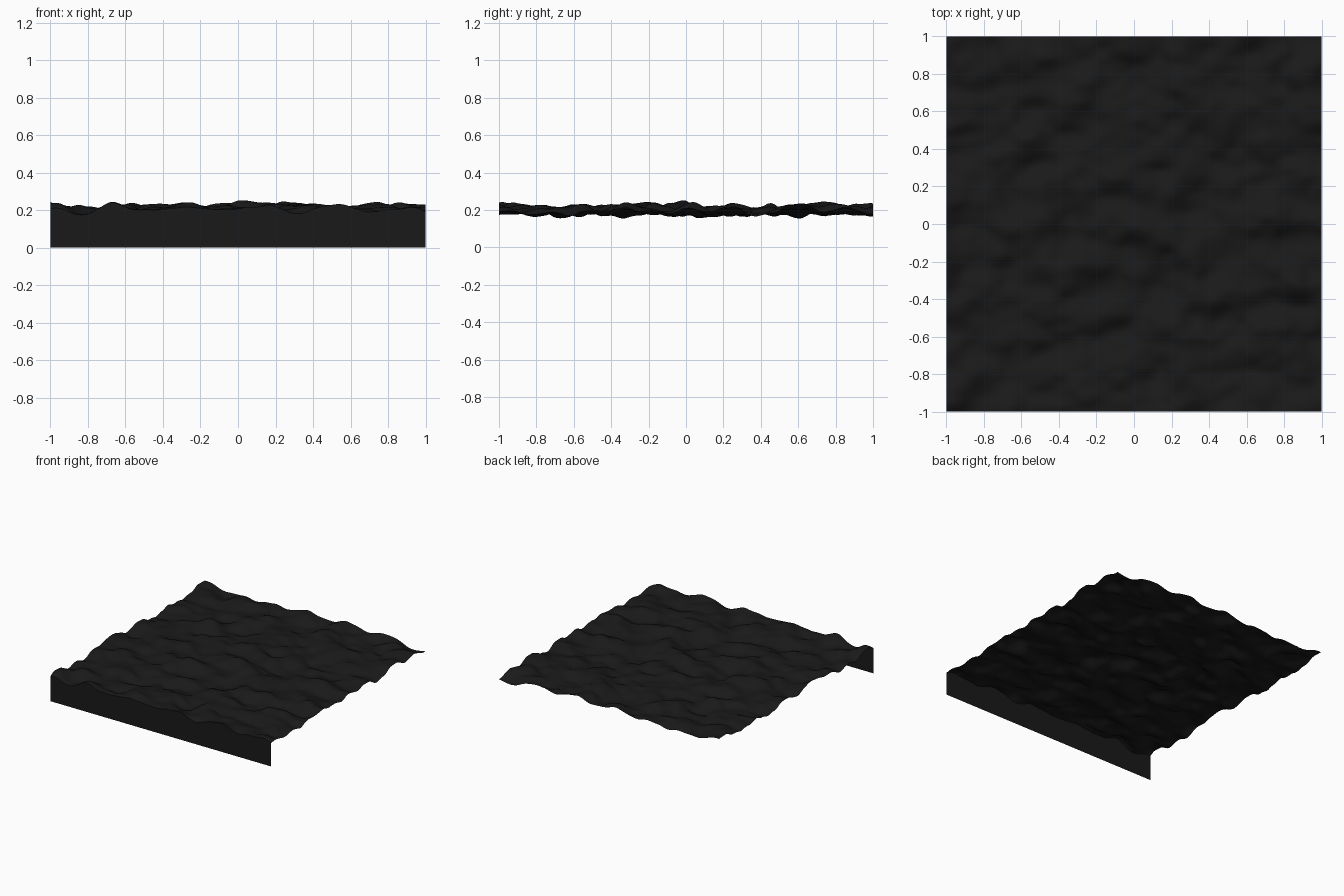
import bpy, bmesh
from mathutils import Vector, noise

if "Cube" in bpy.data.objects:
    bpy.data.objects.remove(bpy.data.objects["Cube"])

N = 110          # grid cells per side
LEVEL = 0.20     # mean height of the surface
LOW, HIGH = 0.155, 0.252

dark = bpy.data.materials.new("dark_surface")
dark.diffuse_color = (0.010, 0.010, 0.010, 1)
dark.use_nodes = True
dark.node_tree.nodes["Principled BSDF"].inputs["Base Color"].default_value = dark.diffuse_color


def make_object(name, bm):
    mesh = bpy.data.meshes.new(name)
    bm.to_mesh(mesh)
    bm.free()
    mesh.materials.append(dark)
    obj = bpy.data.objects.new(name, mesh)
    bpy.context.collection.objects.link(obj)
    return obj


def ripple(x, y):
    # short choppy waves, slightly stretched along x, plus finer chop
    broad = noise.noise(Vector((x * 5.0 + 7.3, y * 6.5 + 2.1, 0.4)))
    fine = noise.noise(Vector((x * 10.0 + 1.7, y * 13.0 + 9.2, 3.6)))
    return broad + 0.3 * fine


# rippled sheet
bm = bmesh.new()
bmesh.ops.create_grid(bm, x_segments=N, y_segments=N, size=1)
heights = {v: ripple(v.co.x, v.co.y) for v in bm.verts}
mean = sum(heights.values()) / len(heights)
top = max(heights.values()) - mean
bottom = mean - min(heights.values())
for v, h in heights.items():
    d = h - mean
    v.co.z = LEVEL + d * ((HIGH - LEVEL) / top if d > 0 else (LEVEL - LOW) / bottom)

# height profile along the front edge, reused by the skirt
front_edge = sorted((v.co.copy() for v in bm.verts if v.co.y < -0.9999),
                    key=lambda c: c.x)
sheet = make_object("rippled_surface", bm)
for p in sheet.data.polygons:
    p.use_smooth = True

# front skirt hanging down to the floor
bm = bmesh.new()
columns = [(bm.verts.new((c.x, -1, 0)), bm.verts.new((c.x, -1, c.z)))
           for c in front_edge]
for (a, b), (c, d) in zip(columns, columns[1:]):
    bm.faces.new((a, c, d, b))
make_object("front_skirt", bm)
